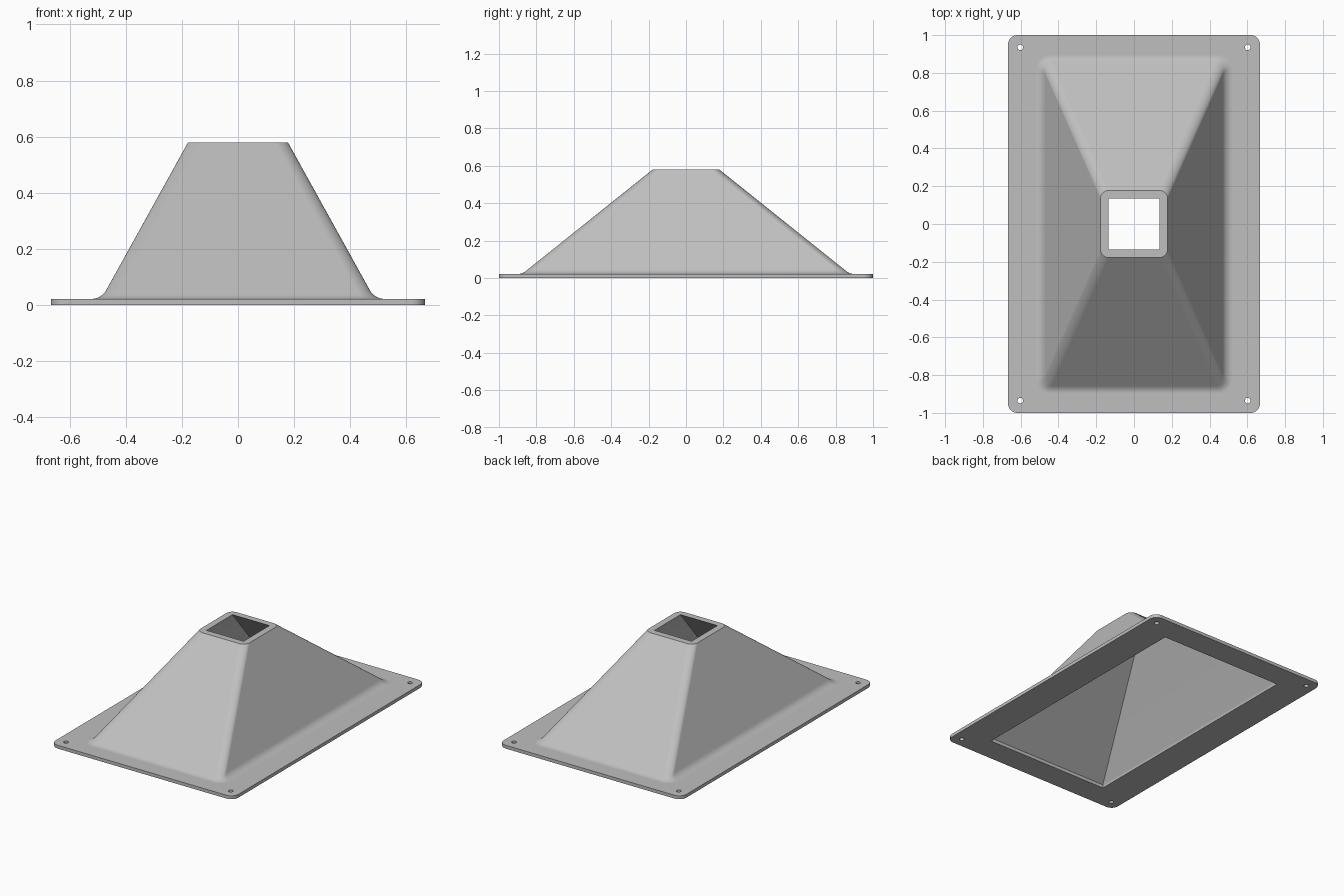
import bpy
import bmesh
import math
from mathutils import Vector

cube = bpy.data.objects.get("Cube")
if cube:
    bpy.data.objects.remove(cube)

PLATE = 0.022      # flange thickness
TOP = 0.58         # height of the hood
RIM = 0.178        # half width of the outer rim at the top
MOUTH = 0.135      # half width of the opening at the top
FOOT = (0.487, 0.876)    # outer hood half sizes where it meets the flange
INNER = (0.45, 0.835)    # inner opening half sizes in the flange
FILLET = 0.06      # blend radius between hood and flange
EDGE = 0.045       # rounding of the hood's slanted edges

bm = bmesh.new()


def loop(points, z):
    """Closed ring of vertices at height z, with its edges."""
    vs = [bm.verts.new((x, y, z)) for x, y in points]
    es = [bm.edges.new((v, vs[i - 1])) for i, v in enumerate(vs)]
    return vs, es


def skin(a, b):
    """Wall of quads between two rings."""
    for i in range(len(a[0])):
        bm.faces.new((a[0][i - 1], a[0][i], b[0][i], b[0][i - 1]))


def rect(hx, hy):
    return [(hx, hy), (-hx, hy), (-hx, -hy), (hx, -hy)]


def rounded_rect(hx, hy, r, steps=8):
    pts = []
    for k, (sx, sy) in enumerate([(1, 1), (-1, 1), (-1, -1), (1, -1)]):
        for i in range(steps + 1):
            a = (k + i / steps) * math.pi / 2
            pts.append((sx * (hx - r) + r * math.cos(a), sy * (hy - r) + r * math.sin(a)))
    return pts


def circle(cx, cy, r, n=20):
    return [(cx + r * math.cos(math.tau * i / n), cy + r * math.sin(math.tau * i / n))
            for i in range(n)]


def half_size(foot, z):
    """Half width of the outer hood at height z, blended into the flange."""
    rise, run = TOP - PLATE, foot - RIM
    slope = math.atan2(rise, run)
    t = FILLET * math.tan(slope / 2)
    h = z - PLATE
    if h < t * math.sin(slope):
        return foot + t - math.sqrt(FILLET ** 2 - (FILLET - h) ** 2)
    return foot - h * run / rise


def fill(loops, up):
    edges = [e for l in loops for e in l[1]]
    bmesh.ops.triangle_fill(bm, use_beauty=True, edges=edges, normal=Vector((0, 0, up)))


# Outer hood skin, from the fillet on the flange up to the rim
blend = FILLET * (1 - math.cos(math.atan2(TOP - PLATE, FOOT[0] - RIM)))
heights = [PLATE + blend * (i / 10) ** 2 for i in range(11)] + [TOP]
rings = []
for z in heights:
    hx, hy = half_size(FOOT[0], z), half_size(FOOT[1], z)
    spread = hx - (FOOT[0] - (z - PLATE) * (FOOT[0] - RIM) / (TOP - PLATE))
    rings.append(loop(rounded_rect(hx, hy, EDGE + spread), z))
for a, b in zip(rings, rings[1:]):
    skin(a, b)

# Inner hood skin: short upright lip, then four slanted walls
lip_low = loop(rect(*INNER), 0)
lip_high = loop(rect(*INNER), PLATE)
mouth = loop(rect(MOUTH, MOUTH), TOP)
skin(lip_low, lip_high)
skin(lip_high, mouth)
fill([rings[-1], mouth], 1)

# Flange edge and screw holes
outline = rounded_rect(0.667, 1.0, 0.05)
holes = [circle(sx * 0.602, sy * 0.935, 0.015) for sx in (-1, 1) for sy in (-1, 1)]
low = [loop(p, 0) for p in [outline] + holes]
high = [loop(p, PLATE) for p in [outline] + holes]
for a, b in zip(low, high):
    skin(a, b)
fill(high + [rings[0]], 1)
fill(low + [lip_low], -1)

bmesh.ops.recalc_face_normals(bm, faces=bm.faces[:])
mesh = bpy.data.meshes.new("flanged_hood")
bm.to_mesh(mesh)
bm.free()
hood = bpy.data.objects.new("flanged_hood", mesh)
bpy.context.collection.objects.link(hood)

# Plain grey finish
grey = bpy.data.materials.new("light_grey")
grey.use_nodes = True
colour = (0.52, 0.52, 0.52, 1)
grey.diffuse_color = colour
grey.node_tree.nodes["Principled BSDF"].inputs["Base Color"].default_value = colour
mesh.materials.append(grey)

# Smooth blends with crisp rims and flat large faces
bpy.ops.object.select_all(action="DESELECT")
hood.select_set(True)
bpy.context.view_layer.objects.active = hood
bpy.ops.object.shade_smooth_by_angle(angle=math.radians(30))
weighted = hood.modifiers.new("flat_panels", "WEIGHTED_NORMAL")
weighted.keep_sharp = True
